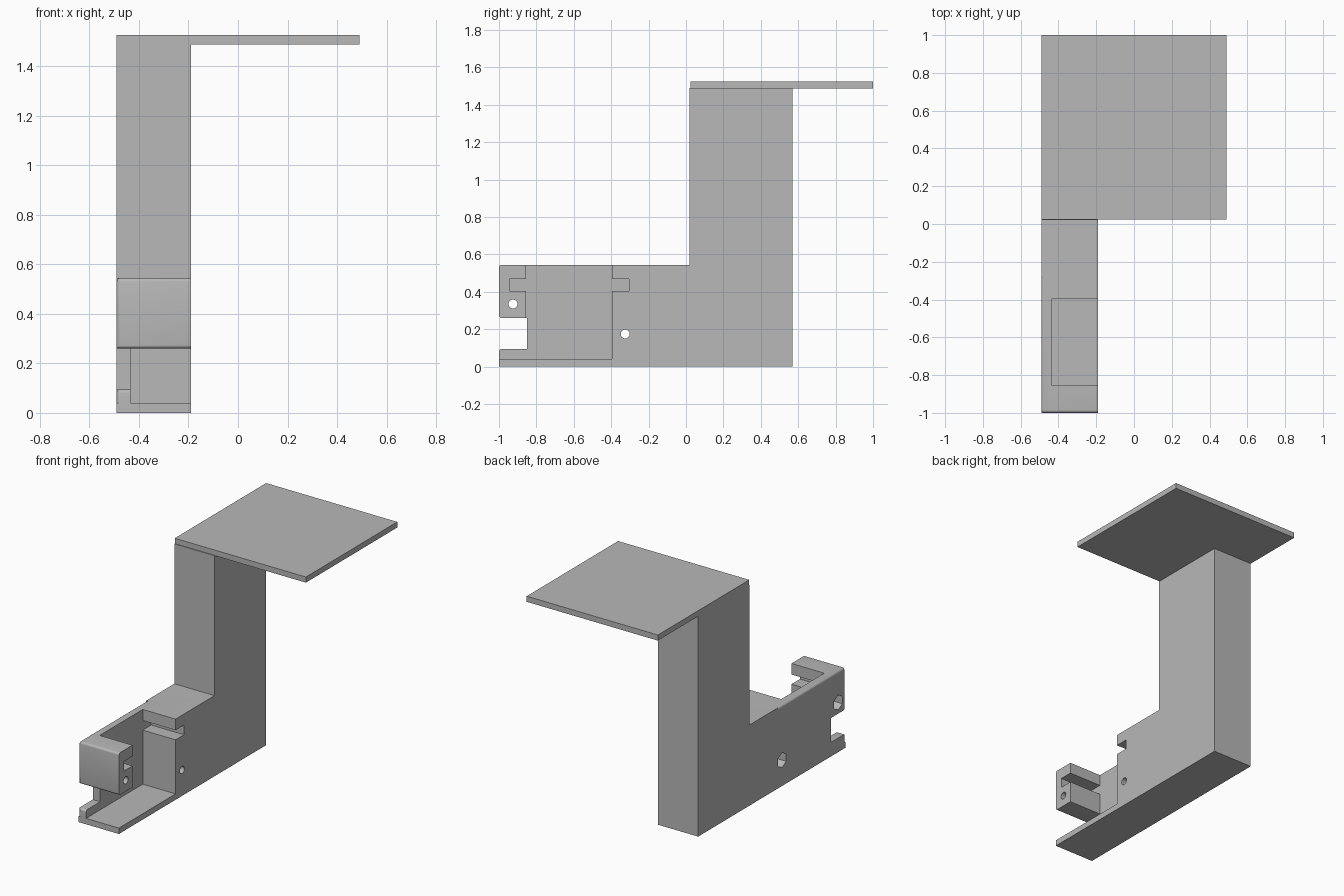
import bpy, bmesh, math
from mathutils import Matrix

if "Cube" in bpy.data.objects:
    bpy.data.objects.remove(bpy.data.objects["Cube"])

X0, X1 = -0.49, -0.19      # side faces of the arm
WALL = -0.435              # inner face of the thin pocket wall

grey = bpy.data.materials.new("light grey")
grey.diffuse_color = (0.48, 0.48, 0.48, 1)
grey.use_nodes = True
grey.node_tree.nodes["Principled BSDF"].inputs["Base Color"].default_value = grey.diffuse_color


def add(name, bm):
    bmesh.ops.recalc_face_normals(bm, faces=bm.faces)
    me = bpy.data.meshes.new(name)
    bm.to_mesh(me)
    bm.free()
    me.materials.append(grey)
    ob = bpy.data.objects.new(name, me)
    bpy.context.collection.objects.link(ob)
    return ob


def prism(profile, x0, x1):
    """Extrude a (y, z) outline along x."""
    bm = bmesh.new()
    f = bm.faces.new([bm.verts.new((x0, y, z)) for y, z in profile])
    r = bmesh.ops.extrude_face_region(bm, geom=[f])
    bmesh.ops.translate(bm, vec=(x1 - x0, 0, 0),
                        verts=[v for v in r["geom"] if isinstance(v, bmesh.types.BMVert)])
    return bm


def box(name, x0, x1, y0, y1, z0, z1):
    return add(name, prism([(y0, z0), (y1, z0), (y1, z1), (y0, z1)], x0, x1))


def rod(name, x0, x1, y, z, r, sides):
    """Round or six-sided rod along x, with a corner pointing up."""
    pts = [(y + r * math.sin(2 * math.pi * i / sides),
            z + r * math.cos(2 * math.pi * i / sides)) for i in range(sides)]
    return add(name, prism(pts, x0, x1))


def combine(target, other, op):
    other.hide_render = True
    m = target.modifiers.new(op, "BOOLEAN")
    m.operation, m.object, m.solver = op, other, "EXACT"
    bpy.context.view_layer.objects.active = target
    bpy.ops.object.modifier_apply(modifier=m.name)
    bpy.data.objects.remove(other)


# Upright arm with the thin base slab
bracket = add("bracket", prism([(-1, 0), (0.57, 0), (0.57, 1.49), (0.02, 1.49), (0.02, 0.545),
                                (-0.28, 0.545), (-0.28, 0.04), (-1, 0.04)], X0, X1))

# Front housing with a side notch and rounded outer edges
bm = prism([(-1, 0.04), (-0.28, 0.04), (-0.28, 0.545), (-1, 0.545), (-1, 0.26),
            (-0.85, 0.26), (-0.85, 0.095), (-1, 0.095)], X0, X1)


def rounded(e):
    a, b = (v.co for v in e.verts)
    front = max(a.y, b.y) < -0.99
    left = max(a.x, b.x) < X0 + 0.001
    top = min(a.z, b.z) > 0.54
    return (front and (left or min(a.z, b.z) > 0.05)
            and not (abs(a.x - b.x) < 0.01 and not left)) or (left and top and min(a.y, b.y) < -0.9)


bmesh.ops.bevel(bm, geom=[e for e in bm.edges if rounded(e)], offset=0.015,
                segments=4, profile=0.5, affect="EDGES")
combine(bracket, add("housing", bm), "UNION")

# Flat top plate
combine(bracket, box("top_plate", X0, 0.49, 0.025, 1.0, 1.488, 1.526), "UNION")

# Pocket open to the top and side, and the clearance under the front block
combine(bracket, box("pocket_cutter", WALL, 0, -0.855, -0.395, 0.04, 0.8), "DIFFERENCE")
combine(bracket, box("clearance_cutter", WALL, 0, -1.1, -0.7, 0.04, 0.2), "DIFFERENCE")

# Slot running into both ends of the pocket
combine(bracket, box("slot_cutter", WALL, 0, -0.945, -0.305, 0.405, 0.47), "DIFFERENCE")

# Screw holes with six-sided nut recesses on the outer side
for y, z in ((-0.925, 0.335), (-0.325, 0.175)):
    combine(bracket, rod("hole_cutter", -0.6, 0, y, z, 0.024, 24), "DIFFERENCE")
    combine(bracket, rod("nut_cutter", -0.6, X0 + 0.07, y, z, 0.05, 6), "DIFFERENCE")

bpy.ops.object.select_all(action="DESELECT")
bracket.select_set(True)
bpy.context.view_layer.objects.active = bracket
bpy.ops.object.shade_smooth_by_angle(angle=math.radians(30))
